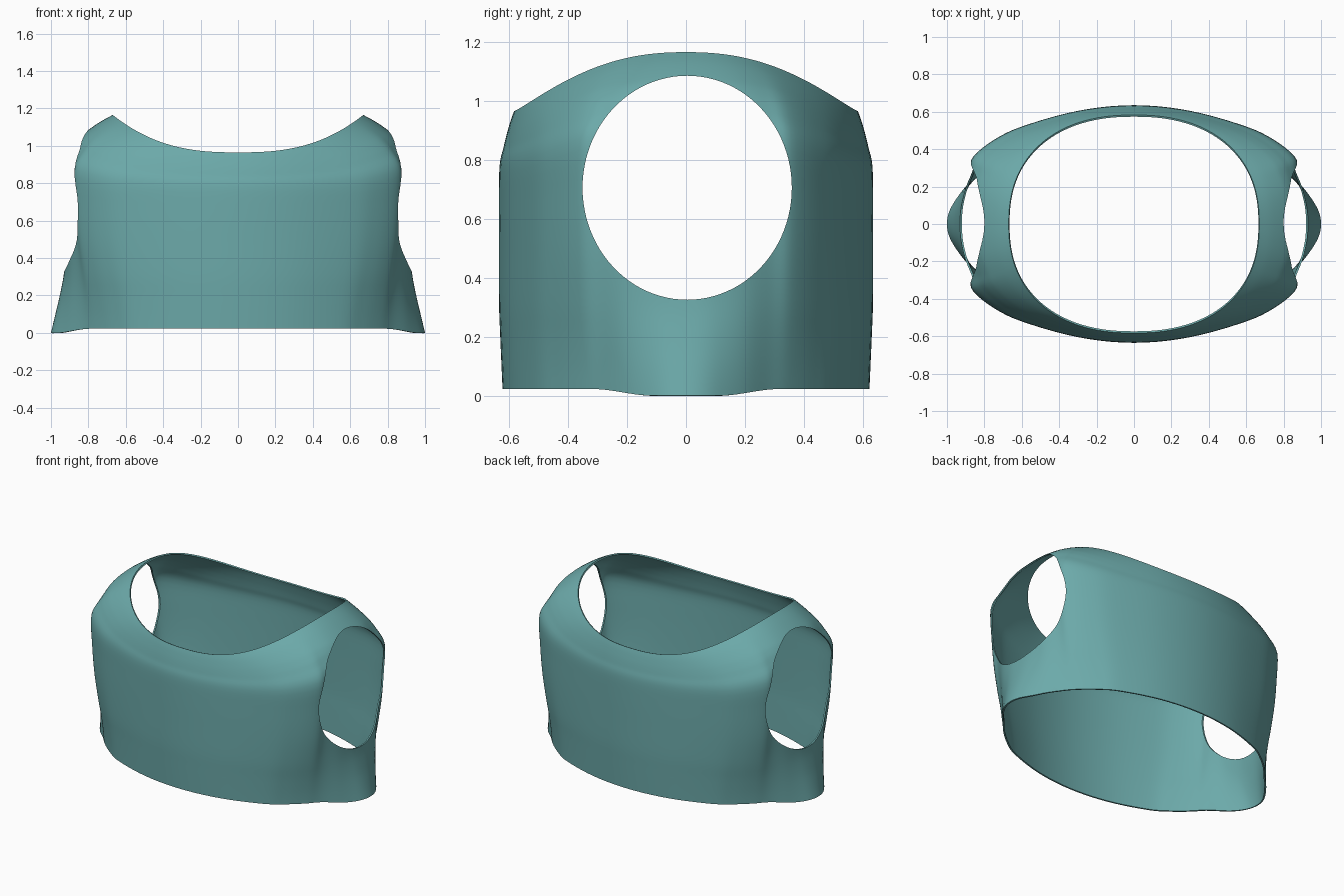
import bpy, bmesh, math

if "Cube" in bpy.data.objects:
    bpy.data.objects.remove(bpy.data.objects["Cube"])


def spline(pts, n):
    """Catmull-Rom through pts[1:-1], n steps per span."""
    out = []
    for i in range(1, len(pts) - 2):
        p = pts[i - 1:i + 3]
        for k in range(n):
            t = k / n
            out.append([0.5 * (2 * b + (c - a) * t + (2 * a - 5 * b + 4 * c - d) * t * t
                               + (3 * b - a - 3 * c + d) * t ** 3) for a, b, c, d in zip(*p)])
    return out + [list(pts[-2])]


# Quarter outline of the body: x, y, matching angle on the neck opening, pinch in x at the hem
outline = [(.925, 0, 0, 0), (.92, .1, 5, 0), (.905, .2, 11, .02), (.875, .29, 18, .06),
           (.852, .36, 28, .095), (.75, .445, 43, .09), (.6, .52, 58, .06),
           (.3, .605, 76, .02), (0, .635, 90, 0)]
outline = [(.92, -.1, -5, 0)] + outline + [(-.3, .605, 104, -.02)]
quarter = spline(outline, 5)

# Rows upward: side z, front z, side and front blend towards the neck, hem flare, pinch
rows = [(.022, .022, 0, 0, 1, 1), (.1, .1, 0, 0, .72, .92), (.2, .2, 0, 0, .38, .76),
        (.33, .31, 0, 0, .06, .5), (.5, .48, 0, 0, 0, .2), (.7, .65, 0, 0, 0, .02),
        (.9, .78, .03, .05, 0, -.15), (1.0, .84, .2, .3, 0, -.1), (1.05, .88, .33, .48, 0, 0),
        (1.085, .91, .49, .64, 0, 0), (1.13, .94, .75, .82, 0, 0), (1.165, .965, 1, 1, 0, 0)]
rows = spline([rows[0]] + rows + [rows[-1]], 4)


def shell_point(col, row):
    x, y, deg, pinch = col
    zs, zf, ws, wf, flare, taper = row
    c, s = max(0, math.cos(math.radians(deg))), max(0, math.sin(math.radians(deg)))
    g = c ** 2.3
    w = wf + (ws - wf) * g
    x += .075 * flare * math.exp(-(y / .17) ** 2) - pinch * taper
    d = min(1, max(0, (.32 - y) / .2))
    drop = .022 * max(0, flare) ** 2 * d * d * (3 - 2 * d)
    y *= 1 - .02 * flare
    return (x + (.67 * c ** .87 - x) * w, y + (.583 * s ** .87 - y) * w,
            zf + (zs - zf) * g - drop)


# Vest body: quarter mirrored all round
bm = bmesh.new()
rings = []
for row in rows:
    q = [shell_point(col, row) for col in quarter]
    half = q + [(-x, y, z) for x, y, z in q[-2::-1]]
    ring = half + [(x, -y, z) for x, y, z in half[-2:0:-1]]
    rings.append([bm.verts.new(p) for p in ring])
for lo, hi in zip(rings, rings[1:]):
    n = len(lo)
    for i in range(n):
        j = (i + 1) % n
        bm.faces.new((lo[i], lo[j], hi[j], hi[i]))
mesh = bpy.data.meshes.new("vest_body")
bm.to_mesh(mesh)
bm.free()
vest = bpy.data.objects.new("vest_body", mesh)
bpy.context.collection.objects.link(vest)

solid = vest.modifiers.new("thickness", 'SOLIDIFY')
solid.thickness = .01
solid.offset = -1

# Armholes: one oval cutter through both sides
bpy.ops.mesh.primitive_cylinder_add(vertices=96, radius=1, depth=3, location=(0, .004, .705),
                                    rotation=(0, math.pi / 2, 0))
cutter = bpy.context.object
cutter.name = "armhole_cutter"
cutter.scale = (.38, .355, 1)
cutter.hide_render = True
cut = vest.modifiers.new("armholes", 'BOOLEAN')
cut.operation = 'DIFFERENCE'
cut.solver = 'EXACT'
cut.object = cutter

# Bake the modifiers, smooth and colour
bpy.ops.object.select_all(action='DESELECT')
vest.select_set(True)
bpy.context.view_layer.objects.active = vest
for name in ("thickness", "armholes"):
    bpy.ops.object.modifier_apply(modifier=name)
bpy.data.objects.remove(cutter)
bpy.ops.object.shade_smooth_by_angle(angle=math.radians(40))
mat = bpy.data.materials.new("teal_cloth")
mat.diffuse_color = (.15, .4, .4, 1)
mat.use_nodes = True
mat.node_tree.nodes["Principled BSDF"].inputs["Base Color"].default_value = mat.diffuse_color
vest.data.materials.append(mat)
